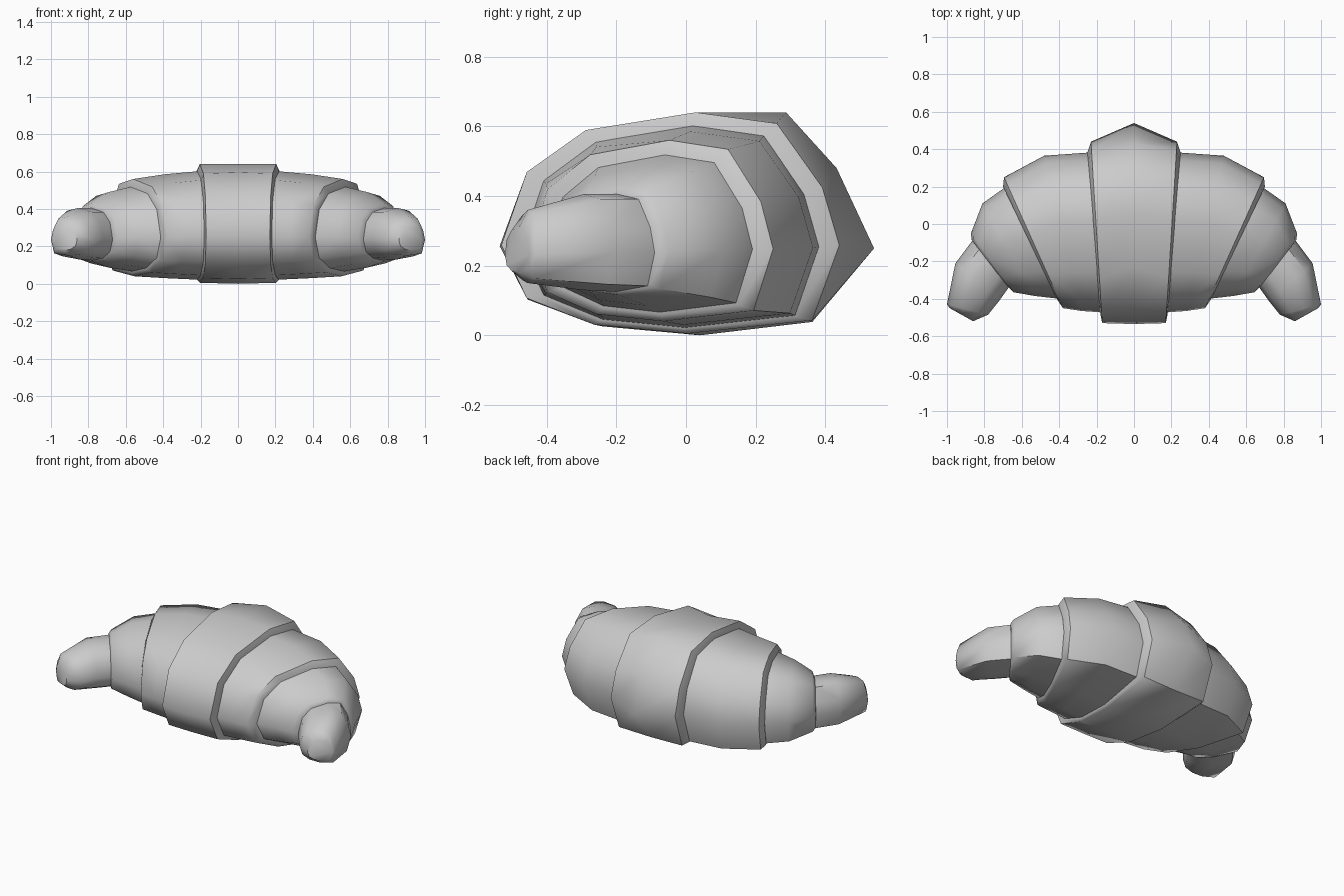
import bpy, bmesh, math

cube = bpy.data.objects.get("Cube")
if cube:
    bpy.data.objects.remove(cube)

pastry = bpy.data.materials.new("pastry_grey")
pastry.use_nodes = True
GREY = (0.6, 0.6, 0.6, 1)
pastry.diffuse_color = GREY
pastry.node_tree.nodes["Principled BSDF"].inputs["Base Color"].default_value = GREY

# Cross-sections: u runs front (-1) to back (1), v runs bottom (0) to top (1)
ROUND = [(-1, .4), (-.85, .73), (-.5, .92), (.15, 1), (.63, .95), (.9, .66),
         (1, .4), (.84, .06), (.1, 0), (-.45, .04), (-.85, .16)]
POINTED = [(-1, .4), (-.85, .73), (-.44, .93), (.1, 1), (.53, 1), (.8, .75),
           (1, .39), (.67, .06), (.07, 0), (-.45, .04), (-.85, .16)]


def ring(front, back, low, high, profile=ROUND):
    """Upright section spanning a front point and a back point in plan."""
    pts = []
    for u, v in profile:
        t = (u + 1) / 2
        pts.append((front[0] + (back[0] - front[0]) * t,
                    front[1] + (back[1] - front[1]) * t,
                    low + (high - low) * v))
    return pts


def flip(section):
    return [(-x, y, z) for x, y, z in section]


def loft(name, sections):
    bm = bmesh.new()
    loops = [[bm.verts.new(p) for p in s] for s in sections]
    n = len(loops[0])
    for a, b in zip(loops, loops[1:]):
        for i in range(n):
            j = (i + 1) % n
            bm.faces.new((a[i], a[j], b[j], b[i]))
    bm.faces.new(loops[0])
    bm.faces.new(loops[-1])
    bmesh.ops.recalc_face_normals(bm, faces=bm.faces)
    mesh = bpy.data.meshes.new(name)
    bm.to_mesh(mesh)
    bm.free()
    mesh.materials.append(pastry)
    obj = bpy.data.objects.new(name, mesh)
    bpy.context.collection.objects.link(obj)
    bpy.ops.object.select_all(action='DESELECT')
    obj.select_set(True)
    bpy.context.view_layer.objects.active = obj
    bpy.ops.object.shade_smooth_by_angle(angle=math.radians(52))


# Raised middle band with its pointed back
half = [ring((.17, -.53), (.23, .44), .005, .64),
        ring((.18, -.48), (.25, .38), .02, .595)]
middle = ring((0, -.535), (0, .54), 0, .64, POINTED)
loft("middle_band", [flip(half[1]), flip(half[0]), middle, half[0], half[1]])

# Stepped rolls toward each horn
parts = {
    "shoulder_roll": [ring((.14, -.475), (.2, .385), .02, .605),
                      ring((.28, -.465), (.48, .365), .03, .585),
                      ring((.38, -.45), (.695, .25), .04, .56),
                      ring((.41, -.405), (.7, .2), .06, .525)],
    "outer_roll": [ring((.4, -.4), (.69, .195), .065, .52),
                   ring((.53, -.385), (.81, .11), .085, .49),
                   ring((.645, -.365), (.872, -.05), .115, .43),
                   ring((.68, -.33), (.868, -.085), .13, .41)],
    "horn_tip": [ring((.67, -.34), (.865, -.09), .125, .405),
                 ring((.72, -.41), (.955, -.21), .13, .405),
                 ring((.78, -.485), (1, -.43), .15, .36),
                 ring((.86, -.52), (.985, -.45), .18, .31)],
}
for name, sections in parts.items():
    loft("left_" + name, sections)
    loft("right_" + name, [flip(s) for s in sections])
